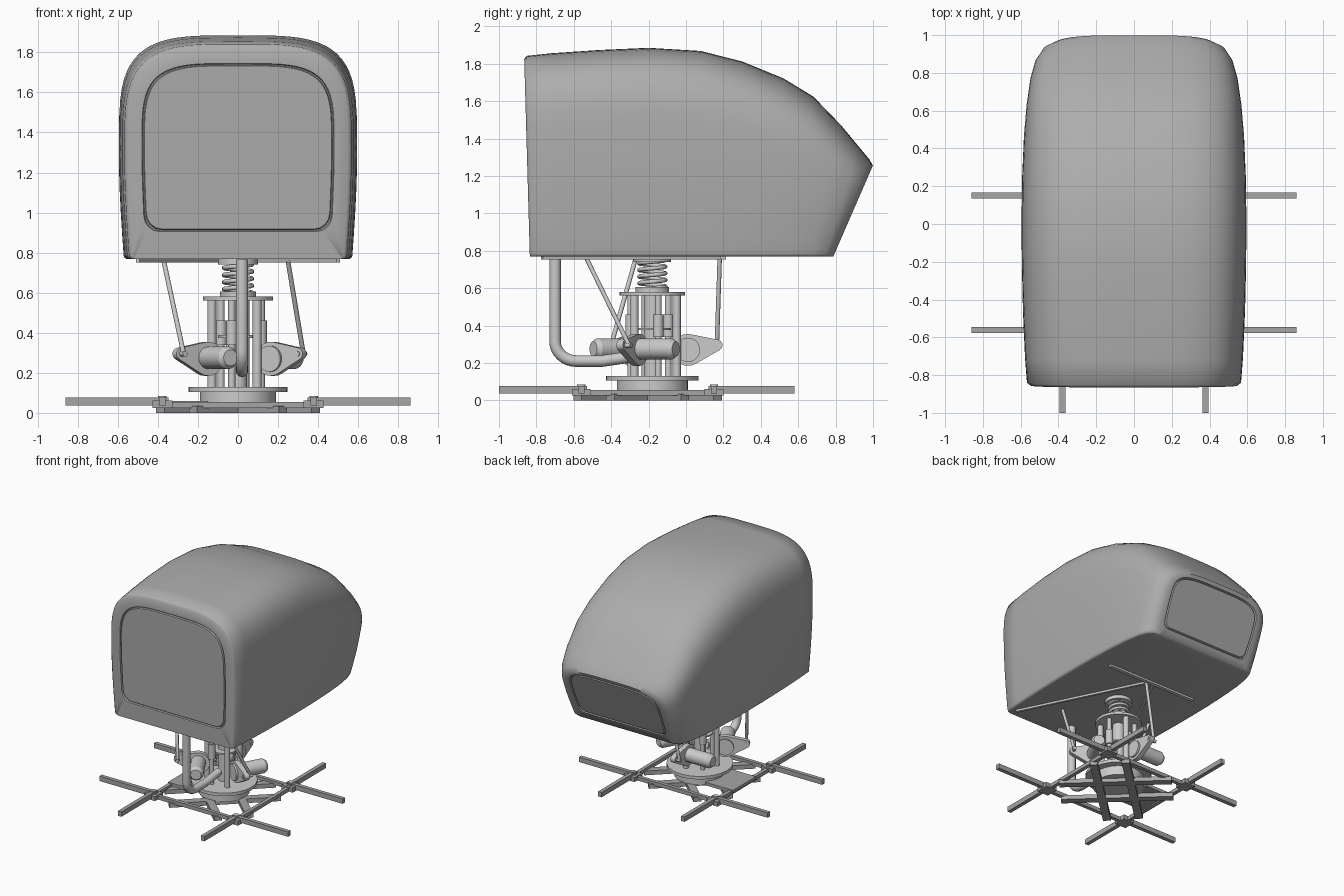
import bpy, bmesh, math
from mathutils import Vector, Matrix

if "Cube" in bpy.data.objects:
    bpy.data.objects.remove(bpy.data.objects["Cube"])

CY = -0.18  # y of the central axis


def grey(name, v):
    m = bpy.data.materials.new(name)
    m.diffuse_color = (v, v, v, 1)
    m.use_nodes = True
    m.node_tree.nodes["Principled BSDF"].inputs["Base Color"].default_value = m.diffuse_color
    return m


DARK, MID = grey('dark_grey', .38), grey('mid_grey', .42)


def finish(name, bm, angle=35, mat=None):
    bmesh.ops.recalc_face_normals(bm, faces=bm.faces)
    me = bpy.data.meshes.new(name)
    bm.to_mesh(me)
    bm.free()
    if mat:
        me.materials.append(mat)
    ob = bpy.data.objects.new(name, me)
    bpy.context.collection.objects.link(ob)
    bpy.context.view_layer.objects.active = ob
    bpy.ops.object.select_all(action='DESELECT')
    ob.select_set(True)
    bpy.ops.object.shade_smooth_by_angle(angle=math.radians(angle))
    return ob


def rod(name, p, q, r, seg=20, r2=None):
    p, q = Vector(p), Vector(q)
    d = q - p
    m = Matrix.Translation((p + q) / 2) @ d.to_track_quat('Z', 'Y').to_matrix().to_4x4()
    bm = bmesh.new()
    bmesh.ops.create_cone(bm, cap_ends=True, segments=seg, radius1=r,
                          radius2=r if r2 is None else r2, depth=d.length, matrix=m)
    return finish(name, bm)


def disk(name, z0, z1, r, x=0, y=CY, seg=40):
    return rod(name, (x, y, z0), (x, y, z1), r, seg)


def bar(name, p, q, w, z0, z1, mat=DARK):
    """Flat bar between two xy points."""
    p, q = Vector(p), Vector(q)
    d = q - p
    c = (p + q) / 2
    m = (Matrix.Translation((c.x, c.y, (z0 + z1) / 2))
         @ Matrix.Rotation(math.atan2(d.y, d.x), 4, 'Z')
         @ Matrix.Diagonal((d.length, w, z1 - z0, 1)))
    bm = bmesh.new()
    bmesh.ops.create_cube(bm, size=1, matrix=m)
    return finish(name, bm, mat=mat)


def tube(name, pts, r):
    cu = bpy.data.curves.new(name, 'CURVE')
    cu.dimensions = '3D'
    cu.bevel_depth = r
    cu.bevel_resolution = 4
    cu.use_fill_caps = True
    sp = cu.splines.new('POLY')
    sp.points.add(len(pts) - 1)
    for a, b in zip(sp.points, pts):
        a.co = (*b, 1)
    ob = bpy.data.objects.new(name, cu)
    bpy.context.collection.objects.link(ob)


# --- cabin shell: lofted rings, each lying in a slightly tilted plane ---
ZB = 0.768


def ring(yb, yt, ztop, w, n, zb=ZB, zt=None, rb=0.02, dy=0, taper=0.96):
    zt = ztop if zt is None else zt
    zc = zb + 0.5 * (zt - zb)
    wb = w * taper
    half = []
    for i in range(5):
        a = -math.pi / 2 + math.pi / 2 * i / 4
        half.append((wb - rb + rb * math.cos(a), zb + rb + rb * math.sin(a)))
    for i in range(1, 5):
        t = i / 5
        half.append((wb + (w - wb) * math.sin(t * math.pi / 2), zb + rb + (zc - zb - rb) * t))
    for i in range(17):
        a = math.pi / 2 * i / 16
        half.append((w * max(math.cos(a), 0) ** (2 / n) if i < 16 else 0,
                     zc + (zt - zc) * math.sin(a) ** (2 / n)))
    full = half + [(-x, z) for x, z in reversed(half[:-1])]
    return [(x, yb + (yt - yb) * (z - ZB) / (ztop - ZB) + dy, z) for x, z in full]


def panel(plane, w, n, zb, zt, rb, dy):
    """Groove rings around a flat panel, from outside to inside."""
    return [ring(*plane, w - i, n, zb=zb + i, zt=zt - i, rb=rb, dy=d, taper=.98)
            for i, d in ((0, 0), (.004, dy), (.009, dy), (.013, 0))]


front, nose = (-0.835, -0.865, 1.825), (0.787, 0.999, 1.255)
stations = [
    (*front, .55, 3.8), (-.822, -.852, 1.842, .567, 3.7), (-.7, -.72, 1.856, .577, 3.7),
    (-.45, -.47, 1.873, .588, 3.8), (-.2, -.2, 1.885, .594, 3.8), (0, .08, 1.868, .595, 3.7),
    (.2, .3, 1.812, .592, 3.6), (.4, .52, 1.722, .583, 3.5), (.55, .68, 1.625, .57, 3.5),
    (.67, .83, 1.47, .55, 3.5), (.74, .925, 1.355, .525, 3.6), (.775, .981, 1.288, .49, 3.7),
    (*nose, .445, 3.8)]
rings = panel(front, .48, 4, .905, 1.745, .08, .012)[::-1]
rings += [ring(*s) for s in stations]
rings += panel(nose, .405, 4.2, .825, 1.228, .05, -.012)
bm = bmesh.new()
vr = [[bm.verts.new(p) for p in r] for r in rings]
for a, b in zip(vr, vr[1:]):
    for i in range(len(a)):
        j = (i + 1) % len(a)
        bm.faces.new((a[i], a[j], b[j], b[i]))
bm.faces.new(vr[0])
bm.faces.new(vr[-1])
finish('cabin_shell', bm, 48, MID)

# --- mounting frame under the cabin ---
bar('underside_cross_bar', (-.4, .2), (.4, .2), .03, .752, .77, None)
for s in (-1, 1):
    bar('underside_diagonal_bar', (s * .5, -.77), (s * .03, .18), .02, .752, .77, None)

# --- base frame: perimeter, crossed double bars, outrigger legs ---
nx, n0, n1 = .378, -.56, .15
corners = [(-nx, n0), (nx, n0), (nx, n1), (-nx, n1)]
for i in range(4):
    bar('base_edge_bar', corners[i], corners[(i + 1) % 4], .03, .025, .055)
mid = Vector((0, (n0 + n1) / 2))
for s in (-1, 1):
    d = Vector((nx, s * (n1 - n0) / 2)).normalized()
    for o in (-.12, .12):
        c = mid + o * Vector((-d.y, d.x))
        bar('base_diagonal_bar', c - d * .42, c + d * .42, .06, 0, .035)
for x, y in corners:
    sx, sy = (1 if x > 0 else -1), (1 if y > CY else -1)
    bar('outrigger_side', (x - sx * .03, y), (sx * .86, y), .032, .036, .076)
    bar('outrigger_end', (x, y - sy * .03), (x, -1 if sy < 0 else .58), .032, .036, .076)
    bar('corner_clamp', (x - .05, y), (x + .05, y), .1, .025, .062)
    disk('clamp_bolt', .06, .084, .022, x, y, 12)
bar('base_side_plate', (-.4, -.19), (-.15, -.19), .3, .035, .06)

# --- pedestal, guide columns and spring ---
disk('pedestal', .03, .105, .19)
disk('pedestal_flange', .105, .13, .248)
disk('middle_plate', .375, .388, .1)
disk('upper_plate', .56, .58, .175)
disk('spring_lower_seat', .58, .605, .09)
disk('spring_upper_seat', .74, .768, .1)
disk('center_column', .13, .57, .045, seg=24)
for k in range(3):
    a = math.radians(75 + 120 * k)
    x, y = .135 * math.cos(a), CY + .135 * math.sin(a)
    disk('guide_column', .12, .57, .022, x, y, 16)
    a += math.radians(60)
    x, y = .12 * math.cos(a), CY + .12 * math.sin(a)
    disk('support_post', .12, .57, .018, x, y, 16)
    disk('support_sleeve', .34, .46, .028, x, y, 16)
tube('coil_spring', [(.07 * math.cos(t * math.pi / 10), CY + .07 * math.sin(t * math.pi / 10),
                      .6 + .15 * t / 85) for t in range(86)], .011)


# --- three crank motors with push rods ---
def place(k, x, y, z):
    v = Matrix.Rotation(math.radians(120 * k), 4, 'Z') @ Vector((x, y, z))
    return v + Vector((0, CY, 0))


tops = [(.03, .18, .755), (-.37, -.27, .755), (.25, -.53, .755)]
for k in range(3):
    rod('motor_body', place(k, -.02, .19, .275), place(k, -.23, .19, .275), .056, 28)
    rod('motor_cap', place(k, -.23, .19, .275), place(k, -.255, .19, .275), .056, 28, .04)
    rod('motor_hub', place(k, 0, .19, .27), place(k, .02, .19, .27), .065, 28)
    bm = bmesh.new()
    for x in (-.035, .005):
        for cy, cz, r in ((.19, .27, .085), (.345, .295, .03)):
            for i in range(24):
                a = math.tau * i / 24
                bm.verts.new(place(k, x, cy + r * math.cos(a), cz + r * math.sin(a)))
    bmesh.ops.convex_hull(bm, input=bm.verts)
    finish('crank_arm', bm)
    rod('crank_pin', place(k, .01, .345, .295), place(k, -.07, .345, .295), .014, 12)
    rod('push_rod', place(k, -.055, .345, .295), tops[k], .012, 12)

# --- bent cable pipe in front ---
bend = [(.02, -.585 - .115 * math.cos(t * math.pi / 16), .315 - .105 * math.sin(t * math.pi / 16))
        for t in range(9)]
tube('cable_pipe', [(.02, -.7, .765)] + bend + [(.02, -.45, .21), (.02, -.28, .235)], .031)
